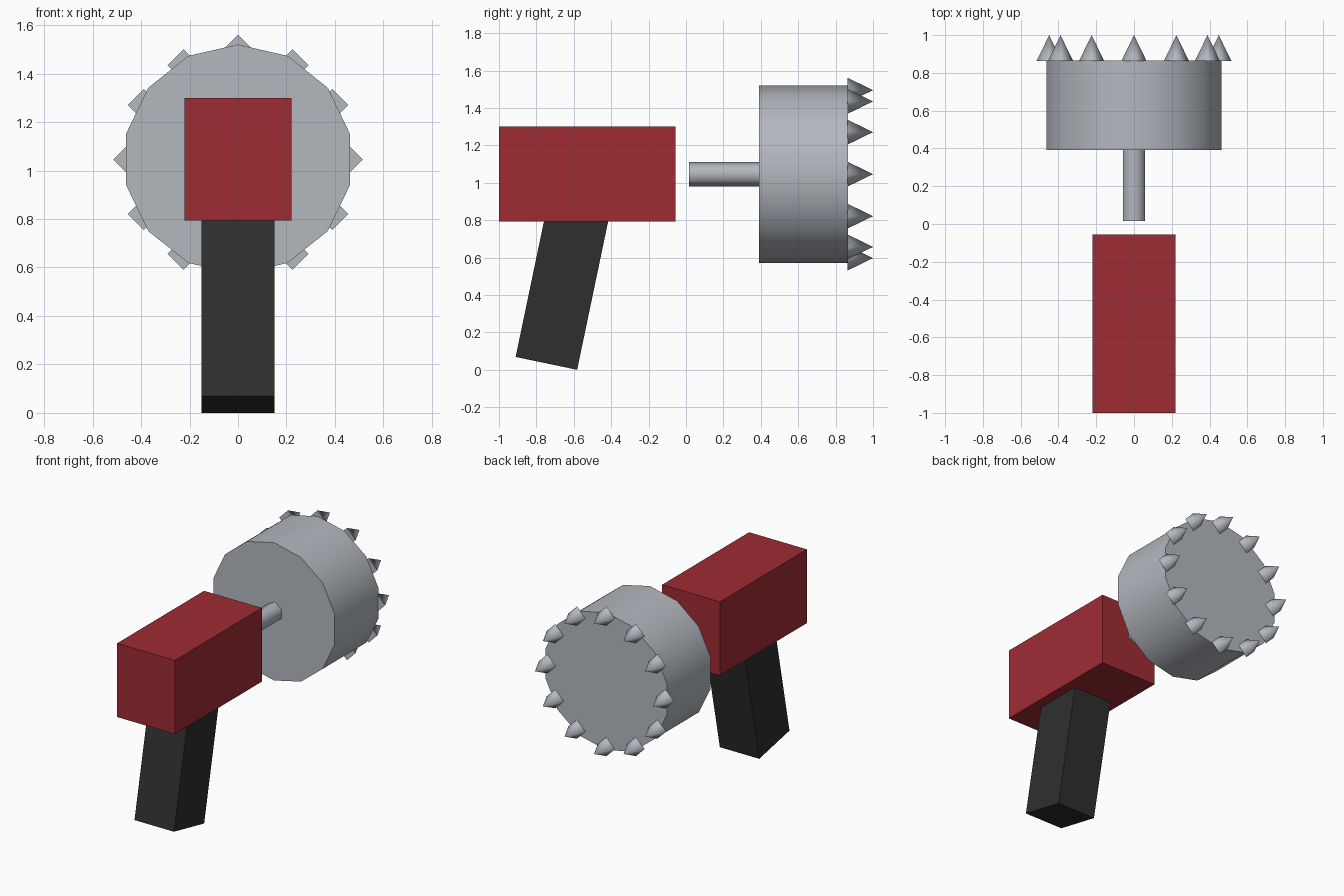
import bpy, bmesh, math
from mathutils import Matrix

if "Cube" in bpy.data.objects:
    bpy.data.objects.remove(bpy.data.objects["Cube"])


def material(name, colour):
    m = bpy.data.materials.new(name)
    m.diffuse_color = (*colour, 1.0)
    m.use_nodes = True
    m.node_tree.nodes["Principled BSDF"].inputs["Base Color"].default_value = m.diffuse_color
    return m


RED = material("red", (0.345, 0.025, 0.034))
GREY = material("steel grey", (0.45, 0.48, 0.52))
BLACK = material("black", (0.028, 0.028, 0.028))


def finish(bm, name, mat):
    bmesh.ops.recalc_face_normals(bm, faces=bm.faces[:])
    mesh = bpy.data.meshes.new(name)
    bm.to_mesh(mesh)
    bm.free()
    mesh.materials.append(mat)
    obj = bpy.data.objects.new(name, mesh)
    bpy.context.collection.objects.link(obj)
    return obj


def box(name, size, centre, mat, tilt=0.0):
    bm = bmesh.new()
    bmesh.ops.create_cube(bm, size=1.0)
    bm.transform(Matrix.Translation(centre) @ Matrix.Rotation(tilt, 4, 'X')
                 @ Matrix.Diagonal((*size, 1.0)))
    return finish(bm, name, mat)


def turned(name, sides, radius, y0, y1, x, z, mat, pointed=False):
    """Prism or cone along y with a corner at the top, smooth sides and flat caps."""
    bm = bmesh.new()

    def ring(y):
        return [bm.verts.new((x + radius * math.sin(a), y, z + radius * math.cos(a)))
                for a in (2 * math.pi * i / sides for i in range(sides))]

    near = ring(y0)
    caps = [bm.faces.new(near)]
    if pointed:
        tip = bm.verts.new((x, y1, z))
    else:
        far = ring(y1)
        caps.append(bm.faces.new(far))
    for i in range(sides):
        j = (i + 1) % sides
        end = [tip] if pointed else [far[j], far[i]]
        bm.faces.new([near[i], near[j]] + end).smooth = True
    for cap in caps:
        for edge in cap.edges:
            edge.smooth = False
    return finish(bm, name, mat)


AXIS_Z = 1.046

# Body block
box("body", (0.44, 0.945, 0.507), (0, -0.5275, 1.0465), RED)

# Slanted handle, its top sunk into the body
tilt = math.radians(-11.8)
depth, length = 0.336, 0.88
c, s = math.cos(tilt), math.sin(tilt)
hy, hz = depth / 2, -length / 2            # lowest corner rests on the ground
centre = (0, -0.582 - (hy * c - hz * s), -(hy * s + hz * c))
box("handle", (0.30, depth, length), centre, BLACK, tilt)

# Shaft and drum
turned("shaft", 6, 0.066, 0.015, 0.40, 0, AXIS_Z, GREY)
turned("drum", 14, 0.474, 0.391, 0.866, 0, AXIS_Z, GREY)

# Ring of spikes
for i in range(12):
    a = 2 * math.pi * i / 12
    turned(f"spike_{i + 1}", 4, 0.066, 0.864, 1.0,
           0.449 * math.sin(a), AXIS_Z + 0.449 * math.cos(a), GREY, pointed=True)
